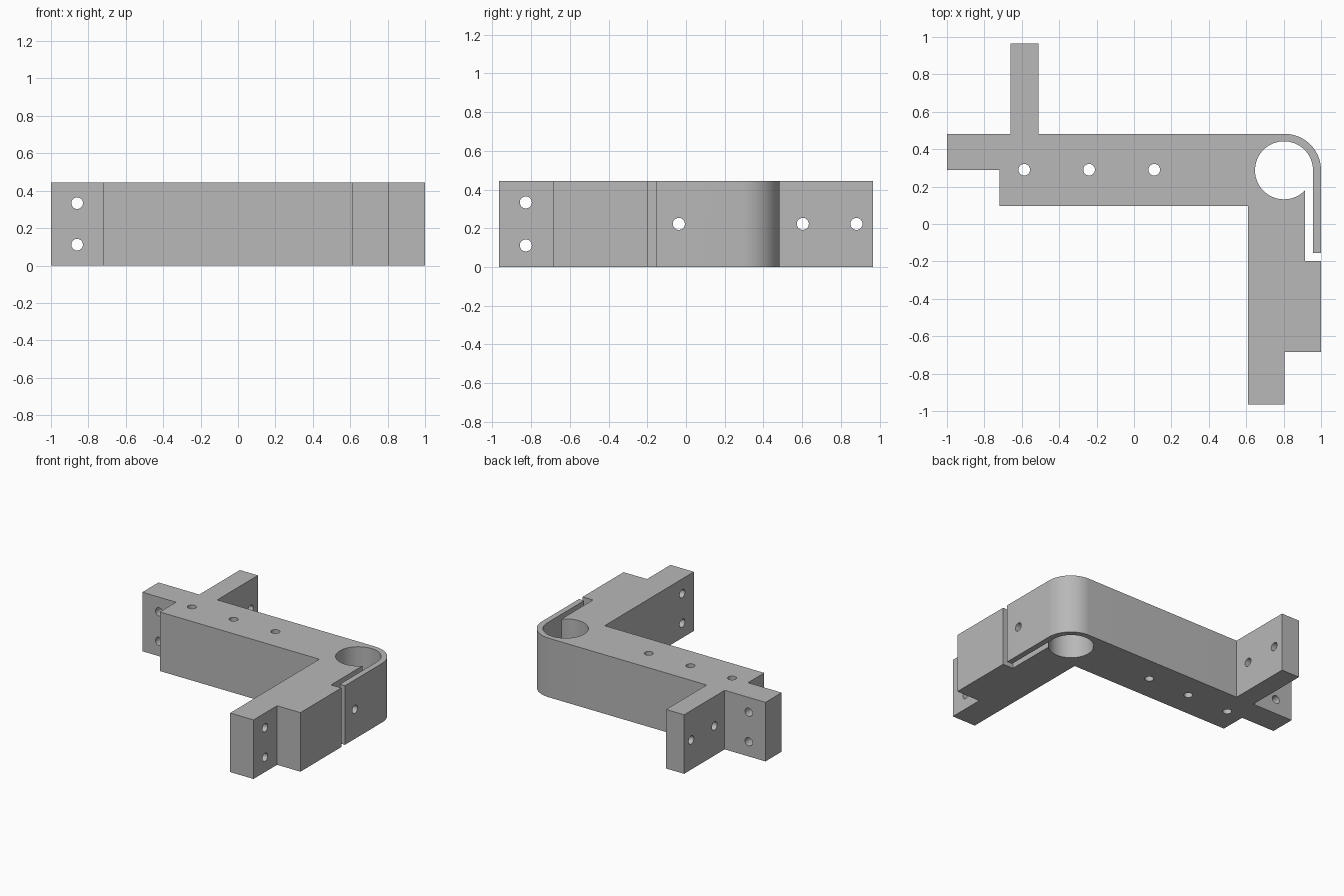
import bpy, bmesh
from math import radians, cos, sin, pi
from mathutils import Vector

if "Cube" in bpy.data.objects:
    bpy.data.objects.remove(bpy.data.objects["Cube"], do_unlink=True)

HEIGHT = 0.445
HOLE_R = 0.031

grey = bpy.data.materials.new("plain_grey")
grey.use_nodes = True
colour = (0.48, 0.48, 0.48, 1)
grey.diffuse_color = colour
grey.node_tree.nodes["Principled BSDF"].inputs["Base Color"].default_value = colour


def arc(cx, cy, r, start, end, steps):
    angles = [radians(start + (end - start) * i / steps) for i in range(steps + 1)]
    return [(cx + r * cos(a), cy + r * sin(a)) for a in angles]


# Bracket outline: wall tab, rounded clamp corner, thin clamp finger, bore, foot
outline = [(-1, 0.29), (-1, 0.482), (-0.66, 0.482), (-0.66, 0.965), (-0.51, 0.965), (-0.51, 0.482)]
outline += arc(0.805, 0.287, 0.195, 90, 0, 24)
outline += [(1, -0.155), (0.957, -0.155)]
outline += arc(0.802, 0.287, 0.155, 0, 316, 72)
outline += [(0.914, -0.198), (1, -0.198), (1, -0.685), (0.805, -0.685), (0.805, -0.965),
            (0.61, -0.965), (0.61, 0.097), (-0.72, 0.097), (-0.72, 0.29)]

bm = bmesh.new()
base = bm.faces.new([bm.verts.new((x, y, 0)) for x, y in outline])
top = bmesh.ops.extrude_face_region(bm, geom=[base])["geom"]
bmesh.ops.translate(bm, vec=(0, 0, HEIGHT), verts=[g for g in top if isinstance(g, bmesh.types.BMVert)])
bmesh.ops.recalc_face_normals(bm, faces=bm.faces)
mesh = bpy.data.meshes.new("corner_bracket")
bm.to_mesh(mesh)
bm.free()
mesh.materials.append(grey)
bracket = bpy.data.objects.new("corner_bracket", mesh)
bpy.context.collection.objects.link(bracket)
bpy.context.view_layer.objects.active = bracket
bracket.select_set(True)


def drill(centre, axis, length):
    """Cut one round screw hole through the bracket."""
    bpy.ops.mesh.primitive_cylinder_add(vertices=32, radius=HOLE_R, depth=length, location=centre,
                                        rotation=Vector(axis).to_track_quat("Z", "Y").to_euler())
    cutter = bpy.context.object
    cutter.name = "hole_cutter"
    cutter.hide_render = True
    cutter.data.materials.append(grey)
    bpy.context.view_layer.objects.active = bracket
    mod = bracket.modifiers.new("hole", "BOOLEAN")
    mod.operation = "DIFFERENCE"
    mod.solver = "EXACT"
    mod.object = cutter
    bpy.ops.object.modifier_apply(modifier=mod.name)
    bpy.data.objects.remove(cutter, do_unlink=True)


mid = HEIGHT / 2
# Vertical holes along the beam
for x in (-0.587, -0.24, 0.108):
    drill((x, 0.29, mid), (0, 0, 1), 1)
# Paired holes in the end tab and the foot
for z in (mid - 0.111, mid + 0.111):
    drill((-0.86, 0.39, z), (0, 1, 0), 0.5)
    drill((0.7, -0.827, z), (1, 0, 0), 0.5)
# Holes in the wall tab
for y in (0.603, 0.88):
    drill((-0.585, y, mid), (1, 0, 0), 0.5)
# Clamp screw hole through the finger and arm
drill((0.8, -0.037, mid), (1, 0, 0), 0.7)

# Smooth curved walls, crisp corners
bpy.ops.object.select_all(action="DESELECT")
bracket.select_set(True)
bpy.context.view_layer.objects.active = bracket
bpy.ops.object.shade_smooth_by_angle(angle=radians(30))
